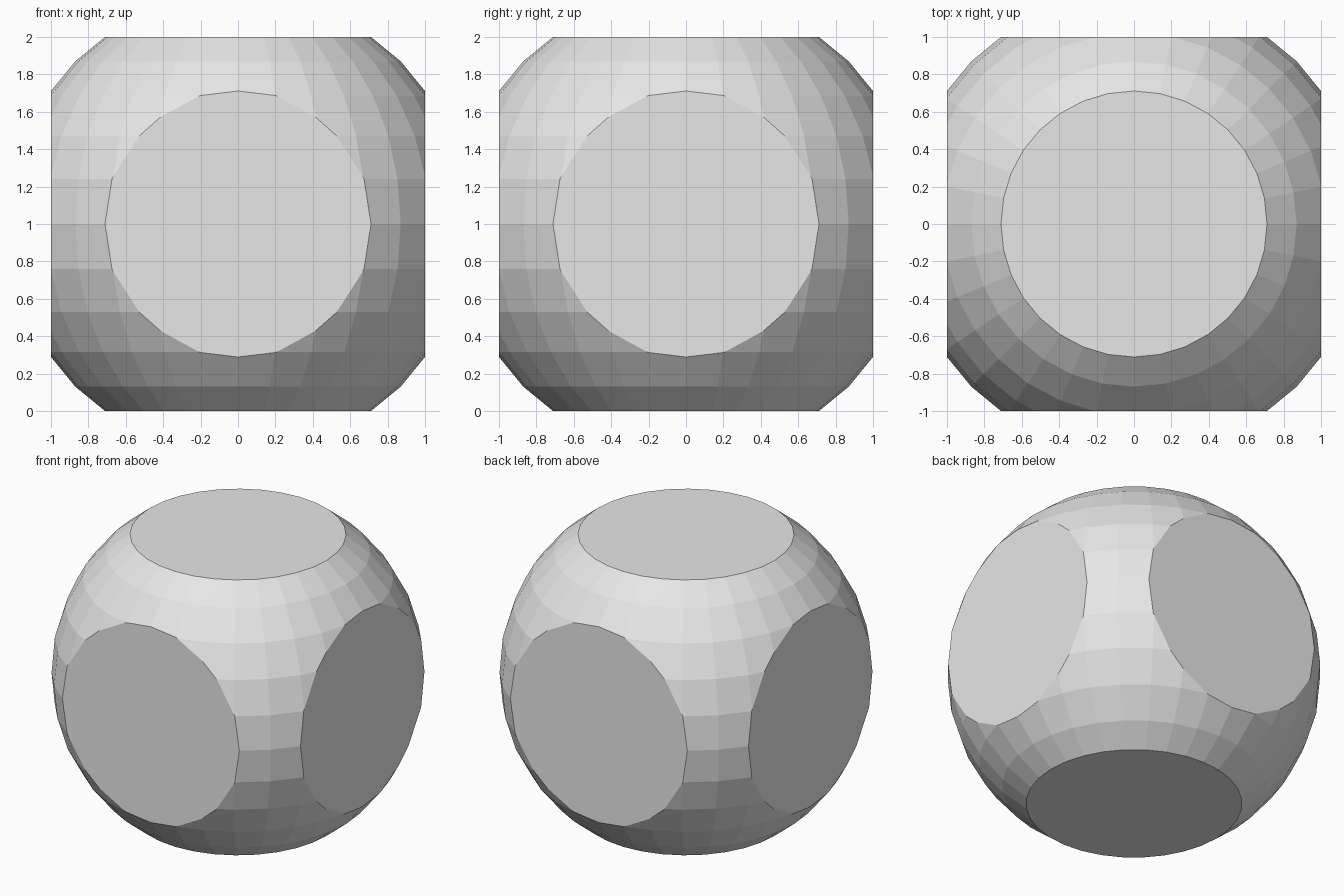
import bpy
import bmesh
from mathutils import Vector

cube = bpy.data.objects.get("Cube")
if cube:
    bpy.data.objects.remove(cube, do_unlink=True)

RADIUS = 1.23   # sphere before trimming
HALF = 1.0      # distance from the centre to each flat face

# Single plain grey
grey = bpy.data.materials.new("light_grey")
grey.use_nodes = True
colour = (0.8, 0.8, 0.8, 1.0)
grey.diffuse_color = colour
grey.node_tree.nodes["Principled BSDF"].inputs["Base Color"].default_value = colour

# Faceted sphere
bm = bmesh.new()
bmesh.ops.create_uvsphere(bm, u_segments=32, v_segments=16, radius=RADIUS)

# Slice a flat disc on all six sides and close each opening
for axis in range(3):
    for side in (-1, 1):
        normal = Vector((0, 0, 0))
        normal[axis] = side
        cut = bmesh.ops.bisect_plane(
            bm, geom=bm.verts[:] + bm.edges[:] + bm.faces[:], dist=1e-5,
            plane_co=normal * HALF, plane_no=normal, clear_outer=True)
        rim = [e for e in cut["geom_cut"] if isinstance(e, bmesh.types.BMEdge)]
        bmesh.ops.contextual_create(bm, geom=rim)

bmesh.ops.recalc_face_normals(bm, faces=bm.faces[:])
bmesh.ops.translate(bm, verts=bm.verts[:], vec=(0, 0, HALF))

mesh = bpy.data.meshes.new("trimmed_sphere")
bm.to_mesh(mesh)
bm.free()
mesh.materials.append(grey)
body = bpy.data.objects.new("trimmed_sphere", mesh)
bpy.context.collection.objects.link(body)
